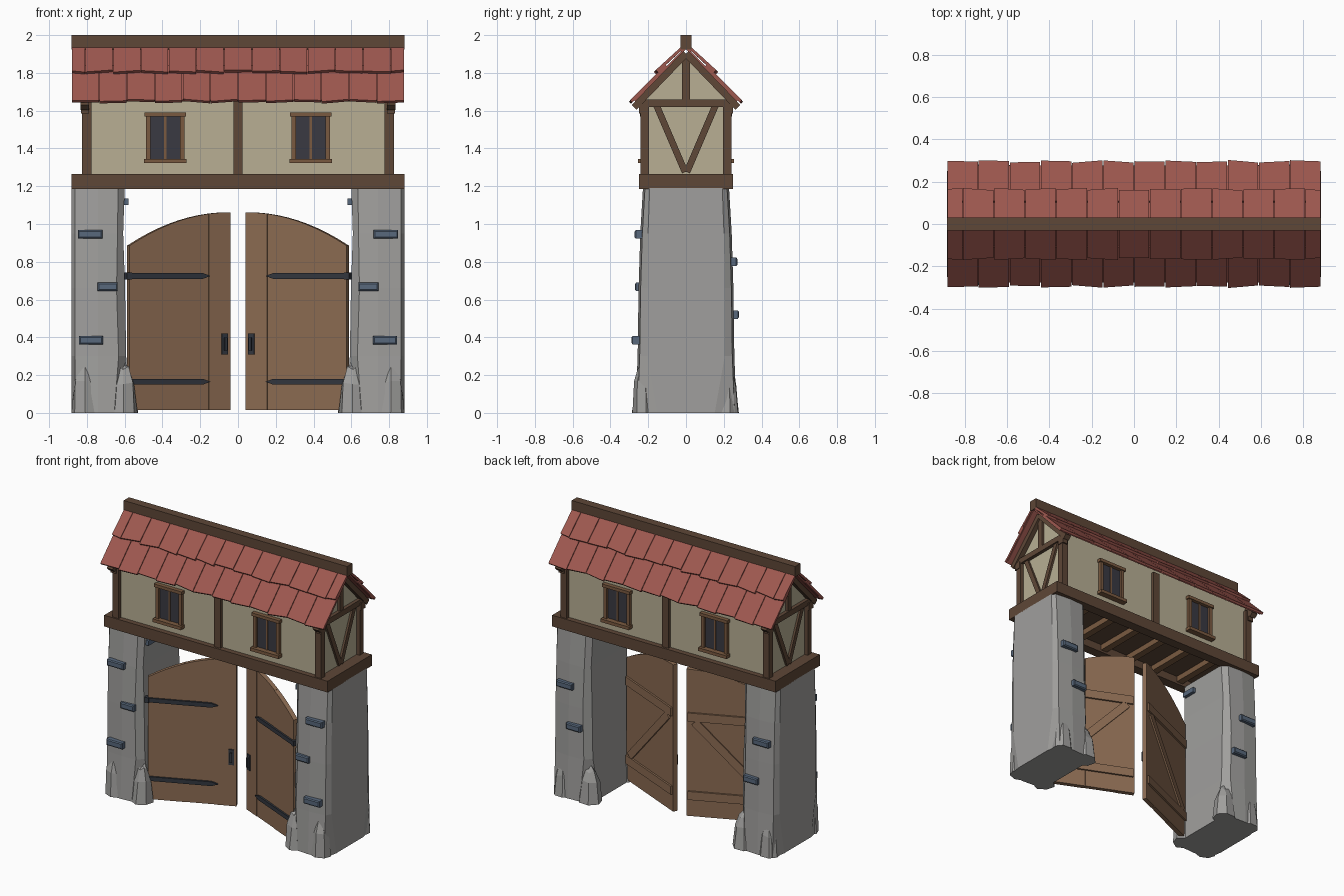
import bpy, bmesh, math, random
from mathutils import Matrix, Vector

if "Cube" in bpy.data.objects:
    bpy.data.objects.remove(bpy.data.objects["Cube"])

random.seed(4)


def material(name, r, g, b):
    m = bpy.data.materials.new(name)
    lin = [(c / 255 / 12.92) if c < 10 else ((c / 255 + 0.055) / 1.055) ** 2.4 for c in (r, g, b)]
    m.diffuse_color = (*lin, 1)
    m.use_nodes = True
    m.node_tree.nodes["Principled BSDF"].inputs["Base Color"].default_value = m.diffuse_color
    return m


STONE = material("grey stone", 160, 159, 157)
BRICK = material("blue brick", 88, 104, 124)
TIMBER = material("dark timber", 94, 71, 55)
PLASTER = material("cream plaster", 184, 175, 148)
TILE = material("red tile", 158, 88, 79)
DOORWOOD = material("door wood", 139, 107, 82)
TRIM = material("window trim", 122, 90, 64)
GLASS = material("dark glass", 58, 58, 66)
IRON = material("black iron", 50, 54, 62)


def loft(name, rings, mat, M=Matrix()):
    """Closed solid through rings of equal point count."""
    bm = bmesh.new()
    vs = [[bm.verts.new(M @ Vector(p)) for p in r] for r in rings]
    n = len(rings[0])
    for a, b in zip(vs, vs[1:]):
        for i in range(n):
            bm.faces.new((a[i], a[(i + 1) % n], b[(i + 1) % n], b[i]))
    bm.faces.new(vs[0][::-1])
    bm.faces.new(vs[-1])
    bmesh.ops.recalc_face_normals(bm, faces=bm.faces)
    me = bpy.data.meshes.new(name)
    bm.to_mesh(me)
    bm.free()
    me.materials.append(mat)
    ob = bpy.data.objects.new(name, me)
    bpy.context.collection.objects.link(ob)
    return ob


def box(name, x0, x1, y0, y1, z0, z1, mat, M=Matrix()):
    return loft(name, [[(x0, y0, z), (x1, y0, z), (x1, y1, z), (x0, y1, z)] for z in (z0, z1)], mat, M)


def prism_y(name, prof, y0, y1, mat, M=Matrix()):
    return loft(name, [[(x, y, z) for x, z in prof] for y in (y0, y1)], mat, M)


def prism_x(name, prof, x0, x1, mat, M=Matrix()):
    return loft(name, [[(x, y, z) for y, z in prof] for x in (x0, x1)], mat, M)


def strip(a, b, w):
    """Rectangle profile of width w running from a to b."""
    a, b = Vector(a), Vector(b)
    d = (b - a).normalized()
    n = Vector((-d.y, d.x)) * w / 2
    return [a + n, b + n, b - n, a - n]


def mirror(obs, axis):
    out = []
    for o in obs:
        me = o.data.copy()
        for v in me.vertices:
            v.co[axis] *= -1
        me.flip_normals()
        c = bpy.data.objects.new(o.name, me)
        bpy.context.collection.objects.link(c)
        out.append(c)
    return list(obs) + out


# Stone pillar, flaring at the foot
def ring(z, xi, hy, cx, cy):
    xo = -0.882
    return [(xo, -hy + cy, z), (xo + 0.02, -hy + 0.005, z), (-0.74, -hy - 0.006, z), (xi - cx, -hy, z),
            (xi, -hy + cy, z), (xi, hy - cy, z), (xi - cx, hy, z), (-0.75, hy + 0.006, z),
            (xo + 0.02, hy - 0.005, z), (xo, hy - cy, z)]


left = [loft("stone_pillar", [ring(0, -0.575, 0.262, 0.08, 0.11), ring(0.3, -0.592, 0.25, 0.04, 0.045),
                              ring(0.66, -0.598, 0.245, 0.045, 0.04), ring(0.95, -0.608, 0.236, 0.03, 0.035),
                              ring(1.19, -0.6, 0.222, 0.035, 0.03)], STONE)]


# Pointed boulders around the foot
def boulder(cx, cy, rx, ry, h):
    rings = []
    for t, s in ((0, 1), (0.6, 0.8), (0.9, 0.45), (1, 0.12)):
        r = []
        for i in range(7):
            a = (i + 0.3) * math.tau / 7
            k = s * random.uniform(0.92, 1.1)
            r.append((max(-0.883, cx + rx * k * math.cos(a)), cy + ry * k * math.sin(a),
                      h * t * (random.uniform(0.9, 1.05) if t else 1)))
        rings.append(r)
    return loft("foot_boulder", rings, STONE)


for sy, dh in ((-1, 0), (1, -0.02)):
    left.append(boulder(-0.812, sy * 0.222, 0.075, 0.062, 0.275 + dh))
    left.append(boulder(-0.61, sy * 0.21, 0.078, 0.07, 0.27 + dh))

# Protruding bricks with a raised face
def brick(cx, cz, w, y, s):
    h = 0.022
    def rect(k, yy):
        return [(cx - w / 2 + k, yy, cz - h + k), (cx + w / 2 - k, yy, cz - h + k),
                (cx + w / 2 - k, yy, cz + h - k), (cx - w / 2 + k, yy, cz + h - k)]
    return loft("wall_brick", [rect(0, s * (y - 0.05)), rect(0, s * (y - 0.006)), rect(0.007, s * y)], BRICK)


for cx, cz, w, y in ((-0.783, 0.945, 0.13, 0.272), (-0.69, 0.667, 0.105, 0.27), (-0.778, 0.385, 0.125, 0.288)):
    left.append(brick(cx, cz, w, y, -1))
for cx, cz, w, y in ((-0.775, 0.8, 0.125, 0.272), (-0.7, 0.52, 0.11, 0.28)):
    left.append(brick(cx, cz, w, y, 1))
left.append(box("inner_brick", -0.64, -0.58, -0.18, -0.08, 1.1, 1.135, BRICK))

# Door leaf, swung inward about its hinge
L, ANG = 0.584, math.radians(23.7)
M = Matrix.Translation((-0.575, -0.195, 0)) @ Matrix.Rotation(ANG, 4, 'Z')
def top(u):
    return 1.062 - 0.177 * ((L - u) / L) ** 2
for u0, u1, d in ((0, 0.24, 0), (0.242, 0.458, 0.003), (0.46, L, 0)):
    us = [u0 + (u1 - u0) * i / 4 for i in range(5)]
    prof = [(u0, 0.015), (u1, 0.015)] + [(u, top(u)) for u in us[::-1]]
    left.append(prism_y("door_plank", prof, d, 0.032, DOORWOOD, M))
for z in (0.165, 0.725):
    left.append(prism_y("hinge_strap", [(-0.012, z - 0.015), (0.42, z - 0.015), (0.465, z),
                                        (0.42, z + 0.015), (-0.012, z + 0.015)], -0.012, 0.002, IRON, M))
    left.append(box("hinge_pin", -0.02, 0.008, -0.014, 0.02, z - 0.018, z + 0.018, IRON, M))
    left.append(box("back_rail", 0.01, L - 0.01, 0.03, 0.045, z - 0.03, z + 0.03, DOORWOOD, M))
left.append(prism_y("back_brace", strip((0.05, 0.2), (0.53, 0.69), 0.055), 0.03, 0.043, DOORWOOD, M))
left.append(box("handle_plate", 0.533, 0.568, -0.008, 0.002, 0.31, 0.42, IRON, M))
left.append(box("handle_grip", 0.543, 0.558, -0.02, -0.006, 0.33, 0.4, IRON, M))
mirror(left, 0)

# Floor frame with joists
mirror([box("floor_beam", -0.882, 0.882, -0.25, -0.18, 1.185, 1.265, TIMBER)], 1)
mirror([box("floor_end_beam", -0.882, -0.8, -0.18, 0.18, 1.185, 1.265, TIMBER)], 0)
box("floor_boards", -0.82, 0.82, -0.2, 0.2, 1.24, 1.262, TIMBER)
for i in range(6):
    x = -0.55 + i * 0.22
    box("floor_joist", x - 0.025, x + 0.025, -0.19, 0.19, 1.2, 1.245, TRIM)

# Plastered room with gables
prism_x("plaster_room", [(-0.213, 1.26), (0.213, 1.26), (0.213, 1.69), (0, 1.905), (-0.213, 1.69)],
        -0.8, 0.8, PLASTER)

# Timber framing
quad = [box("corner_post", -0.825, -0.775, -0.24, -0.195, 1.265, 1.66, TIMBER),
        box("wall_plate_end", -0.83, -0.79, -0.25, -0.2, 1.585, 1.635, TIMBER),
        prism_x("gable_brace", strip((-0.155, 1.625), (-0.005, 1.275), 0.035), -0.815, -0.79, TIMBER),
        prism_x("gable_rafter", strip((-0.275, 1.617), (0.0, 1.902), 0.036), -0.835, -0.79, TIMBER)]
mirror(mirror(quad, 1), 0)
ends = [box("gable_tie", -0.825, -0.79, -0.235, 0.235, 1.62, 1.66, TIMBER),
        box("king_post", -0.82, -0.79, -0.02, 0.02, 1.66, 1.9, TIMBER)]
mirror(ends, 0)
mirror([box("middle_post", -0.025, 0.025, -0.235, -0.2, 1.265, 1.66, TIMBER)], 1)

# Windows on both long walls
X = -0.385
win = [box("window_glass", X - 0.085, X + 0.085, -0.218, -0.2, 1.345, 1.57, GLASS),
       box("window_mullion", X - 0.006, X + 0.006, -0.224, -0.2, 1.345, 1.57, TRIM),
       box("window_sill", X - 0.112, X + 0.112, -0.255, -0.2, 1.322, 1.345, TRIM),
       box("window_lintel", X - 0.11, X + 0.11, -0.243, -0.2, 1.568, 1.59, TRIM)]
for s in (-1, 1):
    win.append(box("window_jamb", X + s * 0.09 - 0.012, X + s * 0.09 + 0.012, -0.235, -0.2, 1.345, 1.57, TRIM))
mirror(mirror(win, 0), 1)

# Tiled roof: two overlapping courses on each slope
SL = math.radians(46)
def slope(x, s, h):
    return (x, -(s * math.cos(SL) + h * math.sin(SL)), 1.932 - s * math.sin(SL) + h * math.cos(SL))


def tile(x0, x1, s0, s1, h0, h1, t):
    e = [s1 + random.uniform(-0.012, 0.008) for _ in range(2)]
    lo = [slope(x0, s0, h0), slope(x1, s0, h0), slope(x1, e[1], h1), slope(x0, e[0], h1)]
    hi = [slope(x0, s0, h0 + t), slope(x1, s0, h0 + t), slope(x1, e[1], h1 + t), slope(x0, e[0], h1 + t)]
    return loft("roof_tile", [lo, hi], TILE)


W, G = 1.764 / 12, 0.002
roof = [loft("roof_underlay", [[slope(-0.875, 0, h), slope(0.875, 0, h), slope(0.875, 0.39, h),
                                slope(-0.875, 0.39, h)] for h in (-0.004, 0.006)], TILE)]
for i in range(12):
    x = -0.882 + i * W
    roof.append(tile(x + G, x + W - G, 0.14, 0.407, 0.0, 0.004, 0.016))
for i in range(13):
    x0, x1 = max(-0.882, -0.882 + (i - 0.5) * W), min(0.882, -0.882 + (i + 0.5) * W)
    roof.append(tile(x0 + G, x1 - G, 0.0, 0.205, 0.006, 0.018, 0.016))
mirror(roof, 1)

# Ridge beam
box("ridge_beam", -0.882, 0.882, -0.03, 0.03, 1.925, 2.0, TIMBER)
